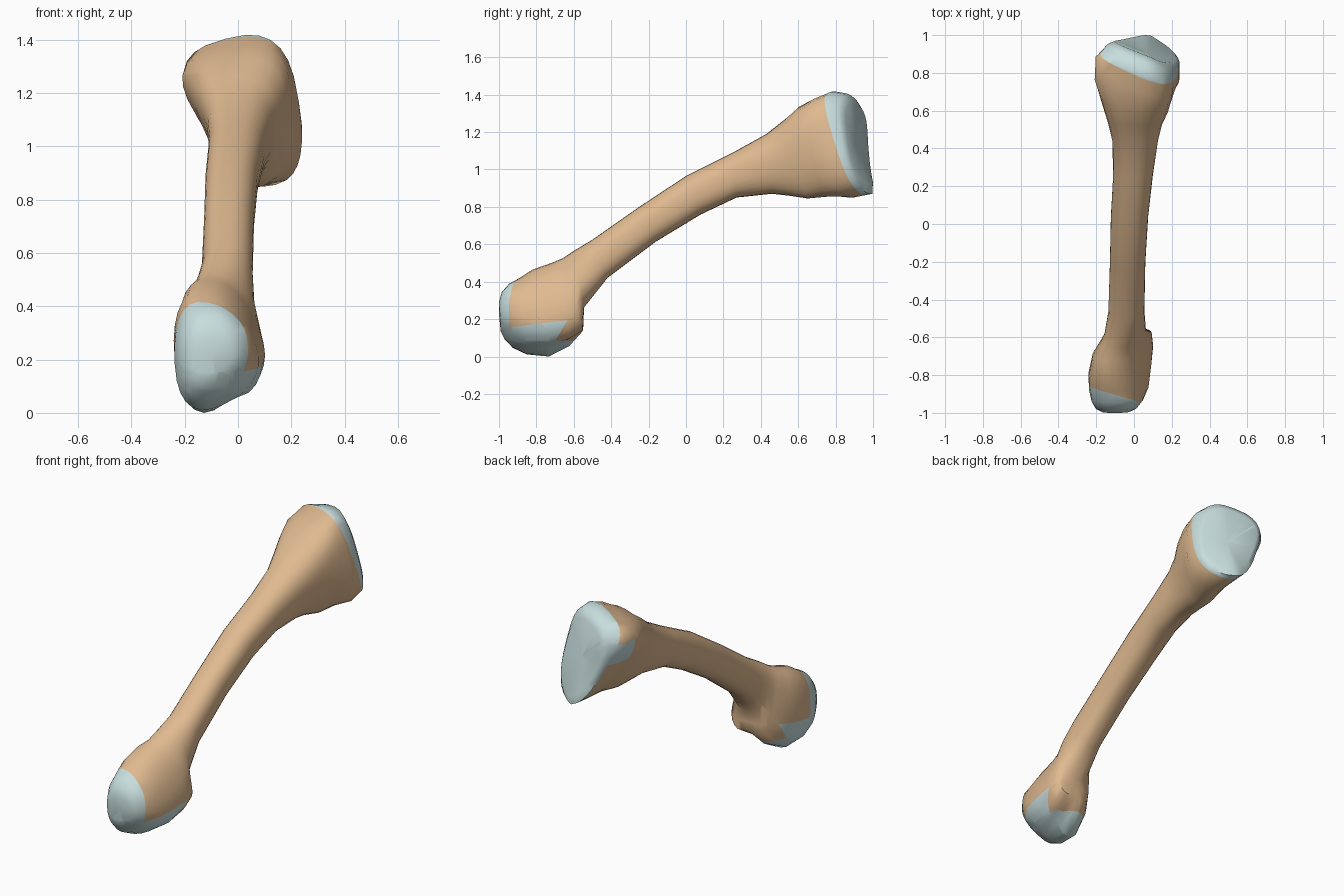
import bpy, bmesh, math
from mathutils import Vector

if "Cube" in bpy.data.objects:
    bpy.data.objects.remove(bpy.data.objects["Cube"])

SIDES = 28
# stations head to base: top y,z | bottom y,z | left,right at upper quarter | left,right at lower quarter
HEAD = [
    (-1.0, .29, -.99, .14, -.17, -.03, -.17, -.02),
    (-.985, .345, -.97, .10, -.205, .005, -.20, .02),
    (-.945, .39, -.925, .05, -.23, .035, -.22, .055),
    (-.89, .42, -.85, .01, -.245, .045, -.23, .09),
    (-.82, .465, -.73, -.01, -.25, .05, -.225, .105),
    (-.72, .50, -.62, .025, -.23, .05, -.19, .115),
    (-.66, .525, -.55, .085, -.19, .05, -.15, .105),
    (-.60, .565, -.545, .25, -.165, .05, -.135, .07),
]
SHAFT = [
    (-.50, .625, -.42, .42, -.14, .055, -.13, .055),
    (-.25, .80, -.16, .615, -.13, .06, -.125, .06),
    (0, .965, .08, .76, -.125, .075, -.12, .075),
    (.25, 1.09, .27, .85, -.115, .10, -.105, .10),
    (.43, 1.19, .46, .87, -.125, .13, -.09, .125),
]
BASE = [
    (.52, 1.265, .55, .86, -.15, .155, -.09, .14),
    (.60, 1.345, .65, .845, -.185, .185, -.09, .175),
    (.68, 1.395, .77, .855, -.22, .20, -.08, .205),
    (.77, 1.435, .90, .843, -.21, .205, -.065, .25),
    (.85, 1.415, 1.0, .865, -.15, .205, -.06, .25),
    (.885, 1.365, 1.005, .91, -.11, .185, -.03, .23),
]


def ring(bm, st):
    ty, tz, by, bz, la, ra, lb, rb = st
    k = min(1, max(0, (ty - .5) / .25))          # how far into the base
    h = min(1, max(0, (-.55 - ty) / .15))        # how far into the head
    groove = .035 if -.85 < ty < -.62 else 0     # hollow between the two condyles
    power = .85 - .1 * k
    verts = []
    for i in range(SIDES):
        a = 2 * math.pi * i / SIDES
        c, s = math.cos(a), math.sin(a)
        u = math.copysign(abs(c) ** power, c)
        v = math.copysign(abs(s) ** power, s)
        t = (1 - v) / 2
        q = (t - .25) * 2
        left, right = la + (lb - la) * q, ra + (rb - ra) * q
        x = (left + right) / 2 + u * (right - left) / 2
        y = ty + (by - ty) * t
        z = tz + (bz - tz) * t
        # the base end face slants, both ends lean sideways
        y -= k * (.65 * max(0, x - .08) + .4 * (1 - t) * min(0, x - .08))
        z += k * (1 - t) * .27 * (x - .07) + h * t * (.45 * (x + .08) + .01)
        z += k * t * t * .3 * max(0, x - .1)
        z += groove * t * t * math.exp(-((x + .03) / .05) ** 2)
        verts.append(bm.verts.new((x, y, z)))
    return verts


def fan(bm, loop, dy):
    c = sum((v.co for v in loop), Vector()) / len(loop)
    tip = bm.verts.new(c + Vector((0, dy, 0)))
    for i in range(SIDES):
        bm.faces.new((loop[i], loop[(i + 1) % SIDES], tip))


def material(name, rgb):
    m = bpy.data.materials.new(name)
    m.diffuse_color = (*rgb, 1)
    m.use_nodes = True
    m.node_tree.nodes["Principled BSDF"].inputs["Base Color"].default_value = m.diffuse_color
    return m


# loft the whole bone
bm = bmesh.new()
rings = [ring(bm, s) for s in HEAD + SHAFT + BASE]
for a, b in zip(rings, rings[1:]):
    for i in range(SIDES):
        j = (i + 1) % SIDES
        bm.faces.new((a[i], a[j], b[j], b[i]))
fan(bm, rings[0], -.004)
fan(bm, rings[-1], -.025)
bmesh.ops.recalc_face_normals(bm, faces=bm.faces)

# clean cuts along the cartilage borders: (normal, offset, region test)
CUTS = [
    ((.3, 1, 0), -.935, lambda p: p.y < -.7),
    ((0, -.12, 1), .27, lambda p: p.y < -.5),
    ((0, 1, -.6), -.75, lambda p: p.y < -.5 and p.z < .3),
    ((0, 0, 1), .085, lambda p: p.y < -.5),
    ((.4, 1, .37), 1.31, lambda p: p.y > .6),
    ((0, 0, 1), 1.27, lambda p: p.y > .7 and p.x < -.04),
    ((0, 0, 1), 1.14, lambda p: p.y > .7 and p.x < -.04),
    ((0, 1, 0), .79, lambda p: p.y > .7 and p.x < -.04),
]
for n, d, inside in CUTS:
    n = Vector(n)
    faces = [f for f in bm.faces if inside(f.calc_center_median())]
    geom = faces + list({e for f in faces for e in f.edges}) + list({v for f in faces for v in f.verts})
    bmesh.ops.bisect_plane(bm, geom=geom, dist=1e-5, plane_co=n * (d / n.length_squared), plane_no=n)


def part_of(p):
    if p.y < -.5:
        front = .3 * p.x + p.y < -.935
        under = p.z - .12 * p.y < .27 and (p.y - .6 * p.z < -.75 or p.z < .085)
        return 1 if front or under else 0
    if .4 * p.x + p.y + .37 * p.z > 1.31:
        return 2
    if p.x < -.06 and p.y > .79 and 1.14 < p.z < 1.27:
        return 2
    return 0


# split into bone and the two cartilage surfaces
bone = material("bone", (.74, .49, .28))
cartilage = material("cartilage", (.58, .73, .73))
tags = [part_of(f.calc_center_median()) for f in bm.faces]
for k, (name, mat) in enumerate((("bone_body", bone), ("head_cartilage", cartilage), ("base_cartilage", cartilage))):
    part = bm.copy()
    part.faces.ensure_lookup_table()
    drop = [f for f, t in zip(part.faces, tags) if t != k]
    bmesh.ops.delete(part, geom=drop, context='FACES')
    me = bpy.data.meshes.new(name)
    part.to_mesh(me)
    part.free()
    me.materials.append(mat)
    ob = bpy.data.objects.new(name, me)
    bpy.context.collection.objects.link(ob)
    bpy.ops.object.select_all(action='DESELECT')
    ob.select_set(True)
    bpy.context.view_layer.objects.active = ob
    bpy.ops.object.shade_smooth_by_angle(angle=math.radians(55))
bm.free()
